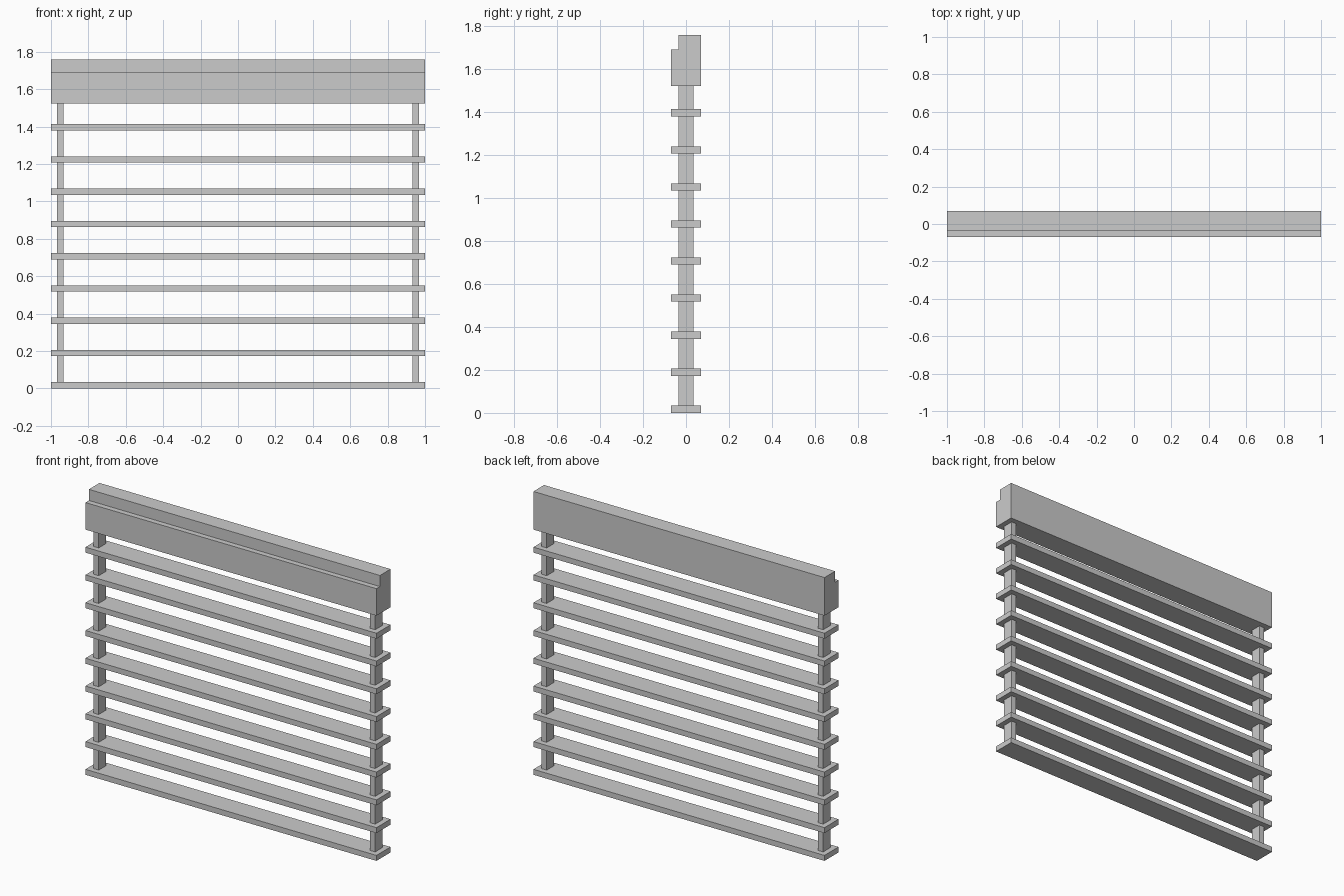
import bpy, bmesh

if "Cube" in bpy.data.objects:
    bpy.data.objects.remove(bpy.data.objects["Cube"])


def prism(name, profile, x0, x1):
    """Extrude a (y, z) profile along x."""
    bm = bmesh.new()
    face = bm.faces.new([bm.verts.new((x0, y, z)) for y, z in profile])
    ext = bmesh.ops.extrude_face_region(bm, geom=[face])
    verts = [g for g in ext["geom"] if isinstance(g, bmesh.types.BMVert)]
    bmesh.ops.translate(bm, verts=verts, vec=(x1 - x0, 0, 0))
    bmesh.ops.recalc_face_normals(bm, faces=bm.faces)
    mesh = bpy.data.meshes.new(name)
    bm.to_mesh(mesh)
    bm.free()
    obj = bpy.data.objects.new(name, mesh)
    bpy.context.collection.objects.link(obj)
    return obj


def rect(half_y, z0, z1):
    return [(-half_y, z0), (half_y, z0), (half_y, z1), (-half_y, z1)]


DEPTH = 0.069
SLAT_T = 0.034
PITCH = 0.1725
HEAD_Z = 1.523

# Horizontal slats, the lowest acting as bottom rail
for i in range(9):
    z = i * PITCH
    name = "bottom_rail" if i == 0 else f"slat_{i}"
    prism(name, rect(DEPTH, z, z + SLAT_T), -1, 1)

# Vertical ladder tapes, left and right
for side, x in (("left", -0.95), ("right", 0.95)):
    prism(f"ladder_tape_{side}", rect(0.035, SLAT_T / 2, HEAD_Z + 0.01),
          x - 0.0172, x + 0.0172)

# Head box with a stepped front top edge
head = [(-DEPTH, HEAD_Z), (DEPTH, HEAD_Z), (DEPTH, 1.76),
        (-0.035, 1.76), (-0.035, 1.691), (-DEPTH, 1.691)]
prism("head_box", head, -1, 1)
